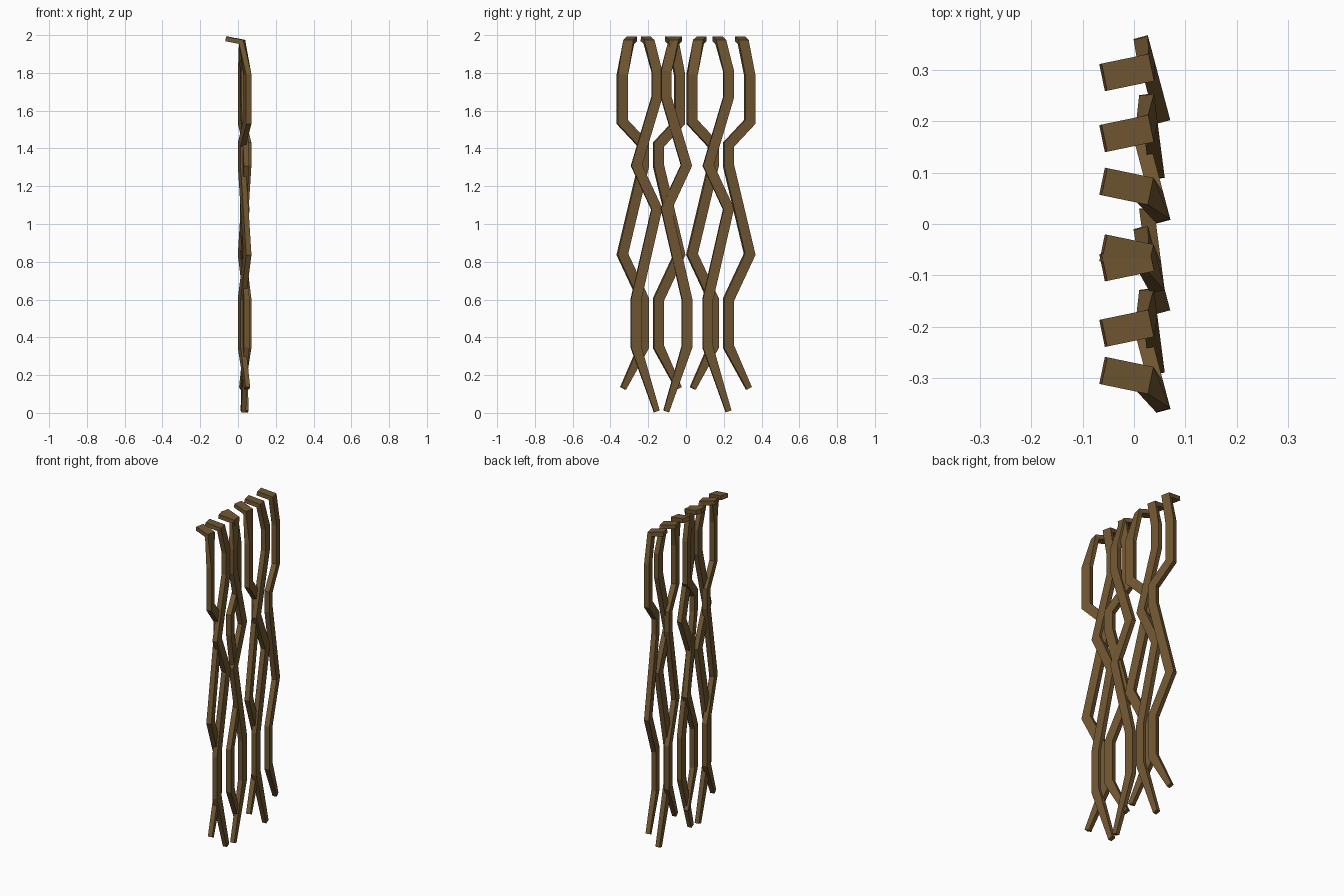
import bpy
from mathutils import Vector

if "Cube" in bpy.data.objects:
    bpy.data.objects.remove(bpy.data.objects["Cube"])

bark = bpy.data.materials.new("vine_brown")
bark.diffuse_color = (0.165, 0.095, 0.032, 1)
bark.use_nodes = True
bark.node_tree.nodes["Principled BSDF"].inputs["Base Color"].default_value = bark.diffuse_color

# Vine shapes as (y offset from the vine's centre line, z), top to tip
LONG_HOOK = [(-0.005, 1.98), (-0.022, 1.964)]
WAVY = [(-0.056, 1.79), (-0.056, 1.54), (0.056, 1.42), (0.056, 1.31),
        (-0.056, 0.84), (0.056, 0.60), (0.056, 0.35), (-0.052, 0.13)]
SHORT_HOOK = [(-0.003, 1.98), (0.014, 1.964)]
TWISTED = [(0.055, 1.81), (0.055, 1.67), (-0.052, 1.31), (0.055, 1.08),
           (-0.055, 0.60), (-0.055, 0.35), (0.055, 0.008)]


def vine(name, yc, side, hook, body, tilt):
    """Sweep a flat rectangular section along a hooked, zigzag path."""
    pts = [Vector((x, yc + side * y, z)) for x, (y, z) in zip((-0.06, 0.022), hook)]
    pts += [Vector((0.035 - tilt * side * y, yc + side * y, z)) for y, z in body]
    plane = Vector((1, tilt, 0)).normalized()
    verts, faces = [], []
    last = len(pts) - 1
    for i, p in enumerate(pts):
        a = (p - pts[i - 1]).normalized() if i else None
        b = (pts[i + 1] - p).normalized() if i < last else None
        a, b = a or b, b or a
        t = (a + b).normalized()
        mitre = 1 / max(t.dot(a), 0.6)
        if i < 2:                       # hook: section lies flat
            d = pts[1] - pts[0]
            w = Vector((-d.y, d.x, 0)).normalized()
            n = t.cross(w).normalized()
            hw, hn = 0.027, 0.0125 * mitre
        else:                           # hanging part: section follows the sheet
            w = t.cross(plane).normalized()
            w *= -1 if w.y < 0 else 1
            n = t.cross(w).normalized()
            hw, hn = 0.027 * mitre, 0.0145
        if i == last:                   # narrower tip
            hw, hn = 0.015, 0.0125
        verts += [p + w * hw + n * hn, p - w * hw + n * hn,
                  p - w * hw - n * hn, p + w * hw - n * hn]
    for i in range(last):
        for k in range(4):
            j = (k + 1) % 4
            faces.append((4 * i + k, 4 * i + j, 4 * i + 4 + j, 4 * i + 4 + k))
    faces += [(3, 2, 1, 0), tuple(4 * last + k for k in range(4))]
    me = bpy.data.meshes.new(name)
    me.from_pydata(verts, [], faces)
    me.materials.append(bark)
    ob = bpy.data.objects.new(name, me)
    bpy.context.collection.objects.link(ob)
    # consistent outward normals
    bpy.context.view_layer.objects.active = ob
    ob.select_set(True)
    bpy.ops.object.mode_set(mode='EDIT')
    bpy.ops.mesh.select_all(action='SELECT')
    bpy.ops.mesh.normals_make_consistent(inside=False)
    bpy.ops.object.mode_set(mode='OBJECT')
    ob.select_set(False)


# Wavy vines, two of them mirrored
for i, (yc, side) in enumerate([(-0.281, 1), (0.088, 1), (0.281, -1), (-0.09, -1)]):
    vine(f"wavy_vine_{i + 1}", yc, side, LONG_HOOK, WAVY, 0.265)

# Twisted vines reaching the ground, one mirrored
for i, (yc, side) in enumerate([(-0.21, 1), (0.17, 1), (-0.05, -1)]):
    vine(f"twisted_vine_{i + 1}", yc, side, SHORT_HOOK, TWISTED, 0.13)
